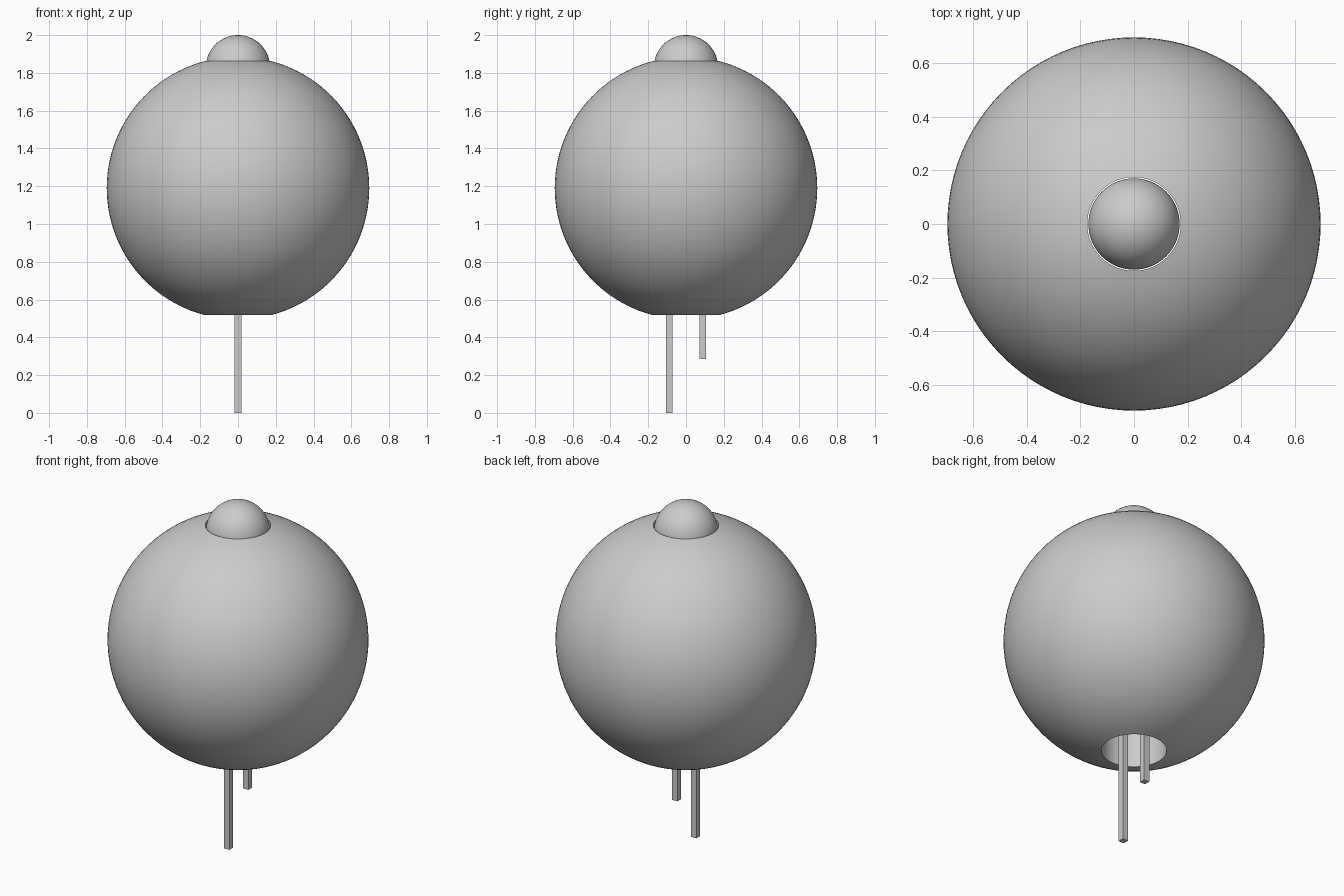
import bpy, bmesh, math

cube = bpy.data.objects.get("Cube")
if cube:
    bpy.data.objects.remove(cube, do_unlink=True)

grey = bpy.data.materials.new("plain grey")
grey.use_nodes = True
grey.diffuse_color = (0.6, 0.6, 0.6, 1)
grey.node_tree.nodes["Principled BSDF"].inputs["Base Color"].default_value = (0.6, 0.6, 0.6, 1)


def add_object(name, bm, smooth=True):
    bmesh.ops.recalc_face_normals(bm, faces=bm.faces)
    mesh = bpy.data.meshes.new(name)
    bm.to_mesh(mesh)
    bm.free()
    mesh.materials.append(grey)
    obj = bpy.data.objects.new(name, mesh)
    bpy.context.collection.objects.link(obj)
    if smooth:
        bpy.ops.object.select_all(action='DESELECT')
        bpy.context.view_layer.objects.active = obj
        obj.select_set(True)
        bpy.ops.object.shade_smooth_by_angle(angle=math.radians(35))
    return obj


def lathe(name, profile, closed, steps=96):
    """Spin an (r, z) profile around the z axis."""
    bm = bmesh.new()
    verts = [bm.verts.new((r, 0, z)) for r, z in profile]
    edges = [bm.edges.new(pair) for pair in zip(verts, verts[1:])]
    if closed:
        edges.append(bm.edges.new((verts[-1], verts[0])))
    bmesh.ops.spin(bm, geom=verts + edges, cent=(0, 0, 0), axis=(0, 0, 1),
                   angle=2 * math.pi, steps=steps, use_duplicate=False)
    bmesh.ops.remove_doubles(bm, verts=bm.verts, dist=1e-5)
    return add_object(name, bm)


def arc(radius, centre_z, start, end, count):
    angles = [start + (end - start) * i / count for i in range(count + 1)]
    return [(radius * math.cos(a), centre_z + radius * math.sin(a)) for a in angles]


# Round bead with a straight bore from top to bottom
ball_radius, bore_radius = 0.695, 0.174
limit = math.acos(bore_radius / ball_radius)
lathe("bead", arc(ball_radius, 1.19, -limit, limit, 48), closed=True)

# Domed lamp body seated inside the bore
lamp_radius, lamp_bottom = 0.17, 1.42
dome = arc(lamp_radius, 2 - lamp_radius, 0, math.pi / 2, 16)
dome[-1] = (0, 2)
lathe("lamp_body", [(0, lamp_bottom), (lamp_radius, lamp_bottom)] + dome,
      closed=False, steps=64)

# Two square wire legs, the front one longer
for name, y, bottom in (("long_leg", -0.088, 0), ("short_leg", 0.088, 0.285)):
    bm = bmesh.new()
    bmesh.ops.create_cube(bm, size=1)
    height = lamp_bottom - bottom
    bmesh.ops.scale(bm, vec=(0.035, 0.035, height), verts=bm.verts)
    bmesh.ops.translate(bm, vec=(0, y, bottom + height / 2), verts=bm.verts)
    add_object(name, bm, smooth=False)
